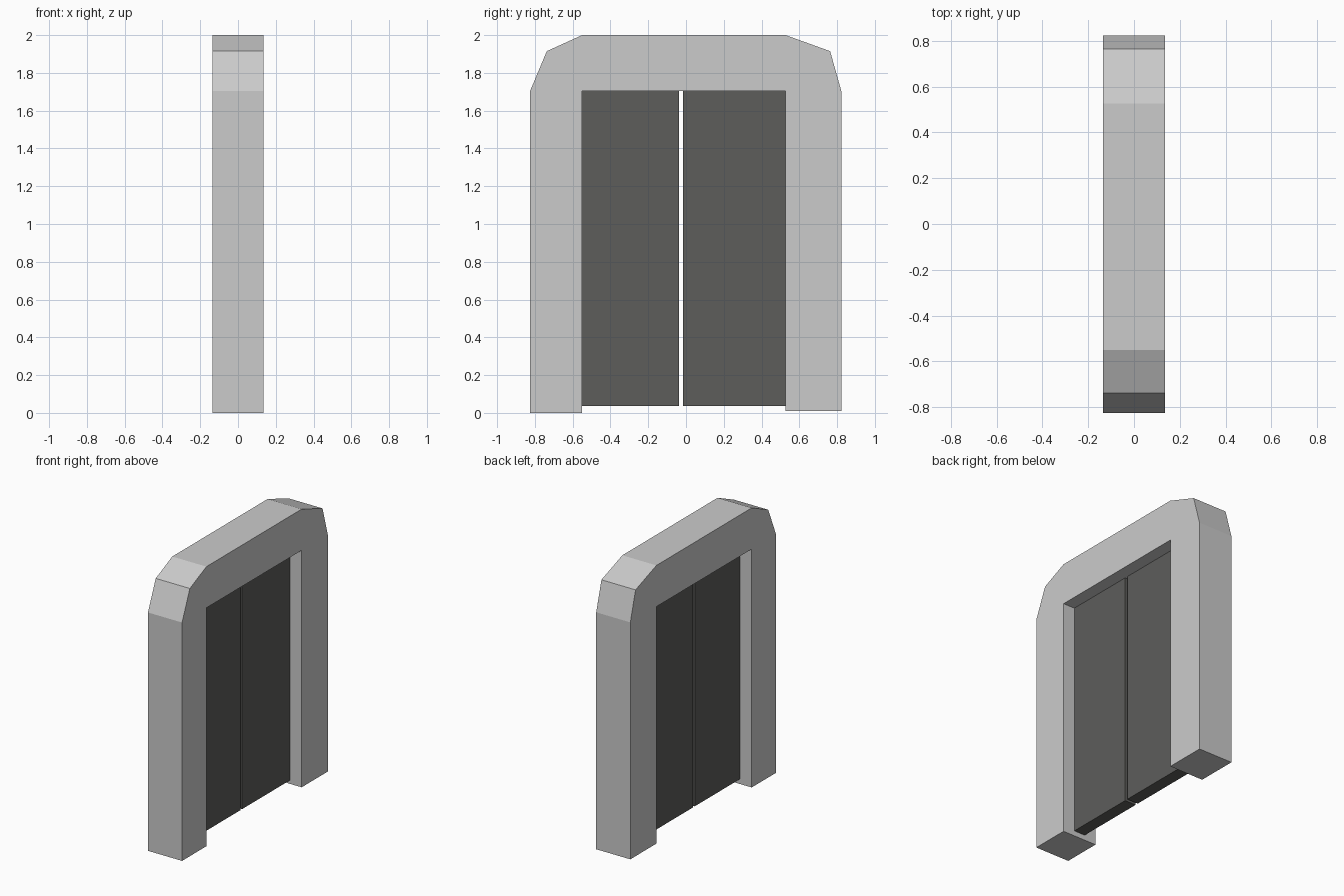
import bpy, bmesh

if "Cube" in bpy.data.objects:
    bpy.data.objects.remove(bpy.data.objects["Cube"])

HALF_DEPTH = 0.135
DOOR_HALF = 0.044


def extrude_profile(name, profile, half):
    """Extrude a closed (y, z) outline along x, centred on x = 0."""
    bm = bmesh.new()
    face = bm.faces.new([bm.verts.new((-half, y, z)) for y, z in profile])
    grown = bmesh.ops.extrude_face_region(bm, geom=[face], use_keep_orig=True)
    verts = [v for v in grown["geom"] if isinstance(v, bmesh.types.BMVert)]
    bmesh.ops.translate(bm, verts=verts, vec=(2 * half, 0, 0))
    bmesh.ops.recalc_face_normals(bm, faces=bm.faces)
    mesh = bpy.data.meshes.new(name)
    bm.to_mesh(mesh)
    bm.free()
    obj = bpy.data.objects.new(name, mesh)
    bpy.context.collection.objects.link(obj)
    return obj


# Stone surround: faceted outer corners, square opening
extrude_profile("door_frame", [
    (-0.825, 0.0), (-0.825, 1.705), (-0.737, 1.915), (-0.55, 2.0),
    (0.527, 2.0), (0.763, 1.915), (0.822, 1.705), (0.822, 0.01),
    (0.527, 0.01), (0.527, 1.705), (-0.55, 1.705), (-0.55, 0.0)], HALF_DEPTH)

# Two dark door leaves with a narrow gap between them
dark = bpy.data.materials.new("dark_door")
dark.diffuse_color = (0.11, 0.11, 0.105, 1)
dark.use_nodes = True
dark.node_tree.nodes["Principled BSDF"].inputs["Base Color"].default_value = dark.diffuse_color
for name, y0, y1 in (("left_door", -0.55, -0.037), ("right_door", -0.015, 0.527)):
    leaf = extrude_profile(
        name, [(y0, 0.037), (y1, 0.037), (y1, 1.705), (y0, 1.705)], DOOR_HALF)
    leaf.data.materials.append(dark)
